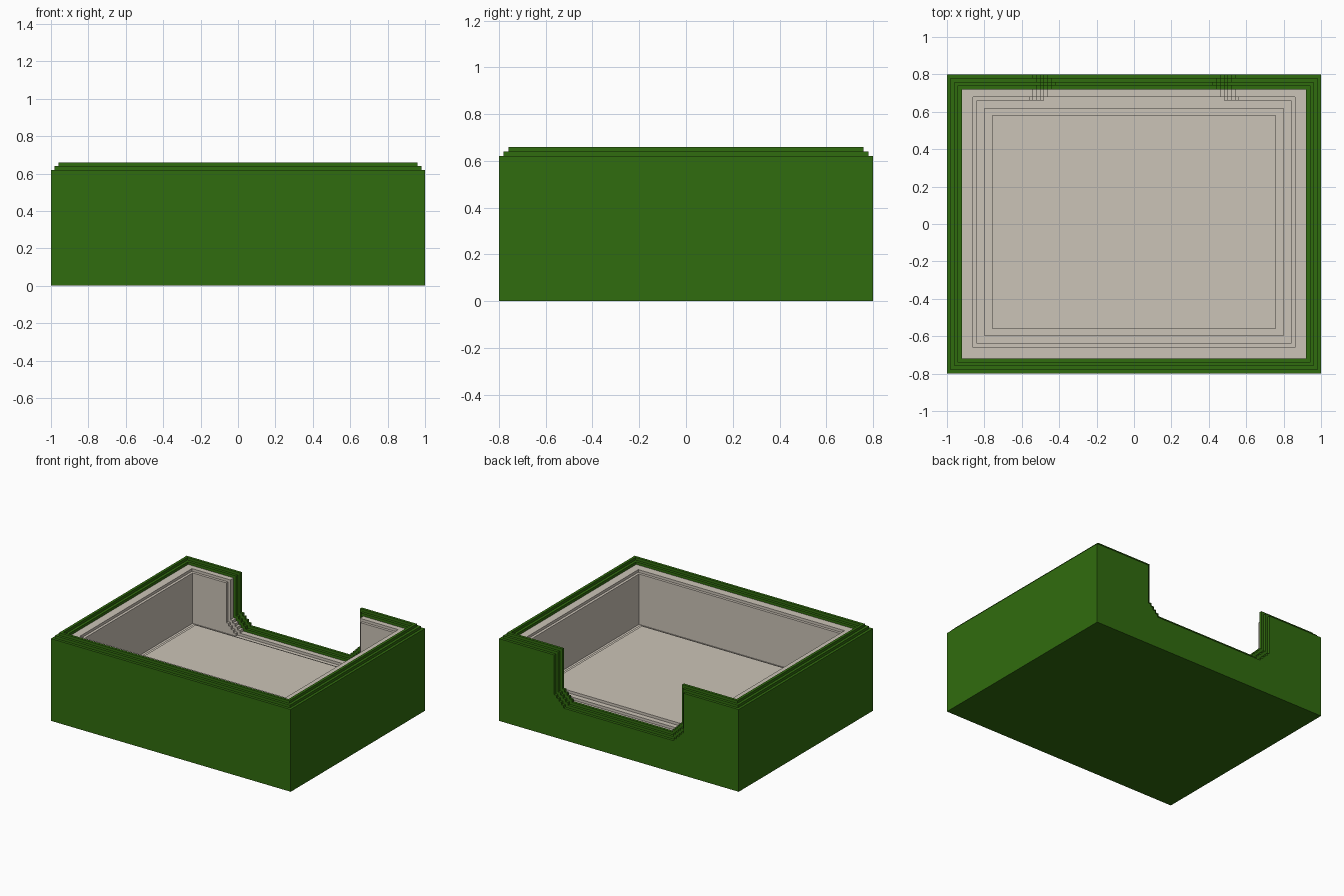
import bpy, bmesh

if "Cube" in bpy.data.objects:
    bpy.data.objects.remove(bpy.data.objects["Cube"])


def material(name, rgb):
    m = bpy.data.materials.new(name)
    m.diffuse_color = (*rgb, 1)
    m.use_nodes = True
    m.node_tree.nodes["Principled BSDF"].inputs["Base Color"].default_value = m.diffuse_color
    return m


green = material("leaf green", (0.030, 0.150, 0.0044))
beige = material("warm beige", (0.60, 0.55, 0.475))


def prism(name, pts, lo, hi, axis, mat):
    """Closed prism: 2D outline pushed along 'y' or 'z'."""
    bm = bmesh.new()
    place = (lambda a, b, t: (a, t, b)) if axis == "y" else (lambda a, b, t: (a, b, t))
    face = bm.faces.new([bm.verts.new(place(a, b, lo)) for a, b in pts])
    top = bmesh.ops.extrude_face_region(bm, geom=[face])["geom"]
    shift = place(0, 0, hi - lo)
    bmesh.ops.translate(bm, vec=shift, verts=[v for v in top if isinstance(v, bmesh.types.BMVert)])
    bmesh.ops.recalc_face_normals(bm, faces=bm.faces)
    me = bpy.data.meshes.new(name)
    bm.to_mesh(me)
    bm.free()
    me.materials.append(mat)
    ob = bpy.data.objects.new(name, me)
    bpy.context.collection.objects.link(ob)
    return ob


def block(name, rect, lo, hi, mat):
    hx, y0, y1 = rect
    return prism(name, [(-hx, y0), (hx, y0), (hx, y1), (-hx, y1)], lo, hi, "z", mat)


def notch(w, zb, mat):
    """Doorway cutter with stepped lower corners."""
    half = [(w, 1.0), (w, zb + 0.08)]
    for i in range(1, 5):
        half.append((w - 0.02 * i, zb + 0.10 - 0.02 * i))
        half.append((w - 0.02 * i, zb + 0.08 - 0.02 * i))
    outline = half + [(-x, z) for x, z in reversed(half)]
    return prism("doorway_cutter", outline, 0.5, 1.0, "y", mat)


def cut(ob, cutter):
    cutter.hide_render = True
    mod = ob.modifiers.new("cut", "BOOLEAN")
    mod.operation = "DIFFERENCE"
    mod.solver = "EXACT"
    mod.object = cutter
    bpy.context.view_layer.objects.active = ob
    bpy.ops.object.modifier_apply(modifier=mod.name)
    bpy.data.objects.remove(cutter)


# Nested wall layers: name, outer rect, inner rect, top, doorway half width, sill, colour
rects = [(1.00, -0.80, 0.80), (0.98, -0.78, 0.78), (0.96, -0.76, 0.76),
         (0.94, -0.74, 0.74), (0.92, -0.72, 0.72), (0.86, -0.66, 0.68),
         (0.84, -0.64, 0.66)]
layers = [("outer_shell", 0.62, 0.54, 0.24, green),
          ("rim_outer_step", 0.64, 0.52, 0.26, green),
          ("rim_crest", 0.66, 0.50, 0.28, green),
          ("rim_inner_step", 0.64, 0.52, 0.26, green),
          ("lining", 0.62, 0.54, 0.24, beige),
          ("lining_step", 0.60, 0.56, 0.22, beige)]
for i, (name, top, w, sill, mat) in enumerate(layers):
    # the outer shell keeps a closed bottom, the rest stand inside it
    ob = block(name, rects[i], 0.0 if i == 0 else 0.02, top, mat)
    cut(ob, block("cavity_cutter", rects[i + 1], 0.02 if i == 0 else -0.1, 1.0, mat))
    cut(ob, notch(w, sill, mat))

# Floor and the stepped cushion on it
block("floor", rects[6], 0.02, 0.22, beige)
block("cushion_edge", (0.80, -0.60, 0.62), 0.22, 0.24, beige)
block("cushion_top", (0.76, -0.56, 0.58), 0.24, 0.26, beige)
